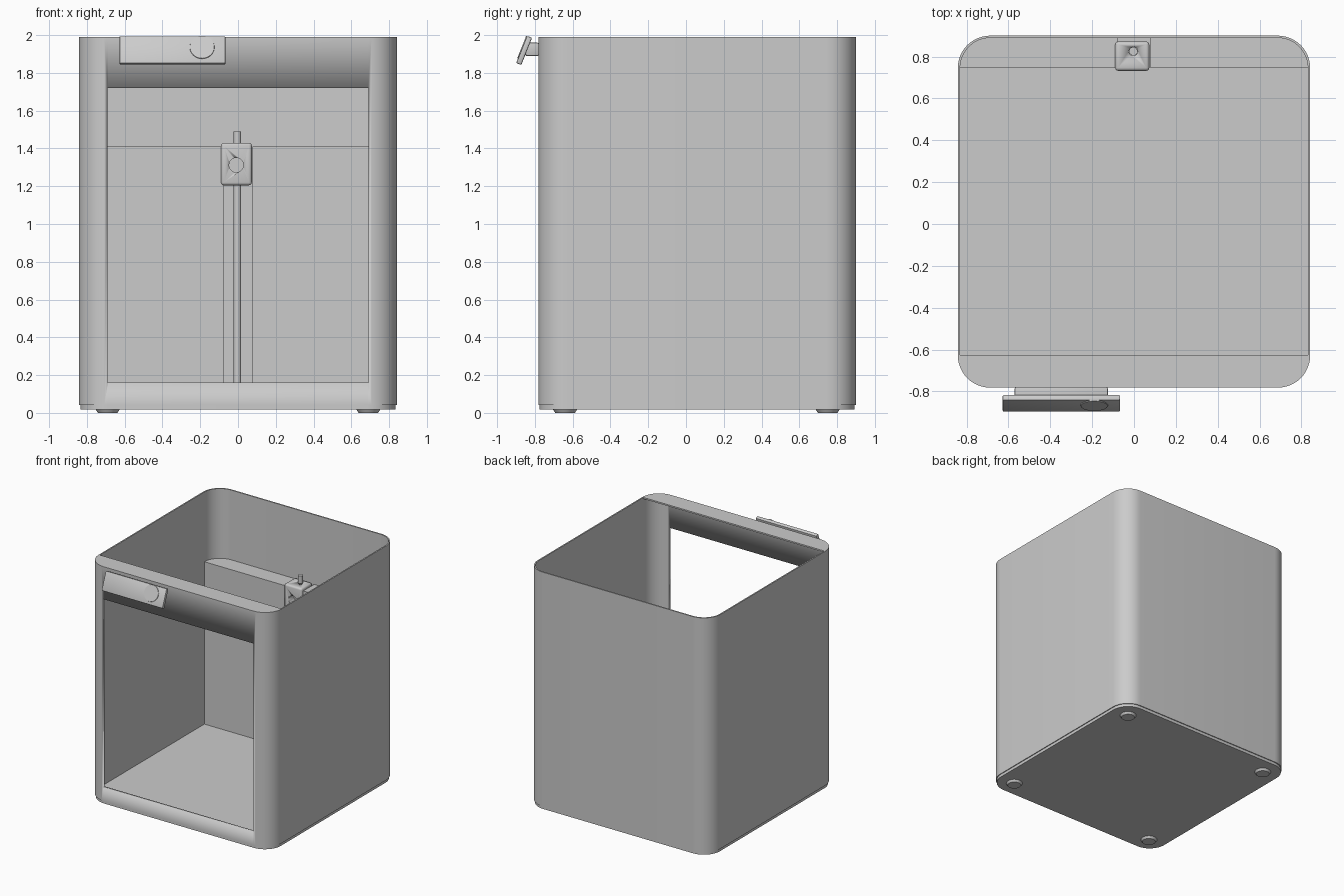
import bpy, bmesh, math
from mathutils import Matrix, Vector

if "Cube" in bpy.data.objects:
    bpy.data.objects.remove(bpy.data.objects["Cube"])

WX, Y0, Y1, R, T = 0.842, -0.782, 0.90, 0.155, 0.011


def finish(name, bm, smooth=True):
    bmesh.ops.recalc_face_normals(bm, faces=bm.faces)
    me = bpy.data.meshes.new(name)
    bm.to_mesh(me)
    bm.free()
    ob = bpy.data.objects.new(name, me)
    bpy.context.collection.objects.link(ob)
    bpy.ops.object.select_all(action='DESELECT')
    ob.select_set(True)
    bpy.context.view_layer.objects.active = ob
    if smooth:
        bpy.ops.object.shade_smooth_by_angle(angle=math.radians(30))
    return ob


def outline(inset, n=12):
    """Rounded rectangle, counter-clockwise from the back right corner."""
    pts = []
    corners = [(WX - R, Y1 - R), (-WX + R, Y1 - R), (-WX + R, Y0 + R), (WX - R, Y0 + R)]
    for k, (cx, cy) in enumerate(corners):
        for i in range(n + 1):
            a = (k + i / n) * math.pi / 2
            pts.append((cx + (R - inset) * math.cos(a), cy + (R - inset) * math.sin(a)))
    return pts


def prism(name, pts, z0, z1):
    bm = bmesh.new()
    f = bm.faces.new([bm.verts.new((x, y, z0)) for x, y in pts])
    ext = bmesh.ops.extrude_face_region(bm, geom=[f])
    bmesh.ops.translate(bm, vec=(0, 0, z1 - z0),
                        verts=[v for v in ext['geom'] if isinstance(v, bmesh.types.BMVert)])
    return finish(name, bm)


def box(name, lo, hi, bevel=0, segs=3, matrix=None):
    bm = bmesh.new()
    bmesh.ops.create_cube(bm, size=1)
    lo, hi = Vector(lo), Vector(hi)
    for v in bm.verts:
        v.co = (lo + hi) / 2 + v.co * (hi - lo)
    if bevel:
        bmesh.ops.bevel(bm, geom=bm.edges[:], offset=bevel, segments=segs,
                        profile=0.5, affect='EDGES')
    if matrix:
        bm.transform(matrix)
    return finish(name, bm)


def cylinder(name, r1, r2, depth, matrix, n=32):
    bm = bmesh.new()
    bmesh.ops.create_cone(bm, cap_ends=True, segments=n, radius1=r1, radius2=r2,
                          depth=depth, matrix=matrix)
    return finish(name, bm)


def cut(ob, cutter):
    cutter.hide_render = True
    m = ob.modifiers.new("cut", 'BOOLEAN')
    m.operation, m.solver, m.object = 'DIFFERENCE', 'EXACT', cutter
    bpy.ops.object.select_all(action='DESELECT')
    ob.select_set(True)
    bpy.context.view_layer.objects.active = ob
    bpy.ops.object.modifier_apply(modifier=m.name)
    bpy.data.objects.remove(cutter)


# Thin rounded housing, open at top and bottom, with a front opening
bm = bmesh.new()
rings = [[bm.verts.new((x, y, z)) for x, y in outline(i)]
         for i, z in ((0, 0.042), (0, 1.99), (T, 1.99), (T, 0.042))]
for k in range(4):
    a, b = rings[k], rings[(k + 1) % 4]
    for i in range(len(a)):
        j = (i + 1) % len(a)
        bm.faces.new((a[i], a[j], b[j], b[i]))
housing = finish("housing", bm)
cut(housing, box("opening_cutter", (-0.69, Y0 - 0.1, 0.16), (0.69, Y0 + 0.1, 1.72)))

# Base plate, inner floor and top front strip
prism("base_plate", outline(0.007), 0.018, 0.042)
prism("floor", outline(T), 0.042, 0.06)
prism("top_front_strip", outline(T)[26:], 1.978, 1.99)

# Inner back panel in two halves, leaving the central rail slot
half = outline(T)[:13] + [(0.078, Y1 - T), (0.078, Y1 - R)]
for side, s in (("right", 1), ("left", -1)):
    prism("back_panel_" + side, [(s * x, y) for x, y in half], 0.06, 1.41)

# Feet
for i, (x, y) in enumerate([(sx * 0.69, y) for sx in (-1, 1) for y in (-0.64, 0.75)]):
    cylinder(f"foot_{i + 1}", 0.052, 0.065, 0.02, Matrix.Translation((x, y, 0.01)))

# Vertical rod and its sliding carriage with a round front hole
rod_y = 0.825
cylinder("rod", 0.02, 0.02, 1.43, Matrix.Translation((-0.003, rod_y, 0.775)), 24)
carriage = box("carriage", (-0.09, 0.732, 1.205), (0.073, 0.872, 1.43), 0.015)
face_front = Matrix.Rotation(math.pi / 2, 4, 'X')
cut(carriage, cylinder("hole_cutter", 0.038, 0.038, 0.12,
                       Matrix.Translation((-0.009, 0.74, 1.312)) @ face_front))
cut(carriage, cylinder("bore_cutter", 0.021, 0.021, 0.5,
                       Matrix.Translation((-0.003, rod_y, 1.32)), 24))

# Tilted control display with dial, and the bracket that holds it
tilt = Matrix.Translation((-0.347, -0.857, 1.919)) @ Matrix.Rotation(math.radians(-21.5), 4, 'X')
box("display", (-0.281, -0.0145, -0.0775), (0.281, 0.0145, 0.0775), 0.007, 2, tilt)
cylinder("display_dial", 0.066, 0.064, 0.006,
         tilt @ Matrix.Translation((0.157, -0.0155, 0.012)) @ face_front, 48)
box("display_bracket", (-0.57, -0.85, 1.89), (-0.125, Y0 + 0.002, 1.96), 0.006, 2)
